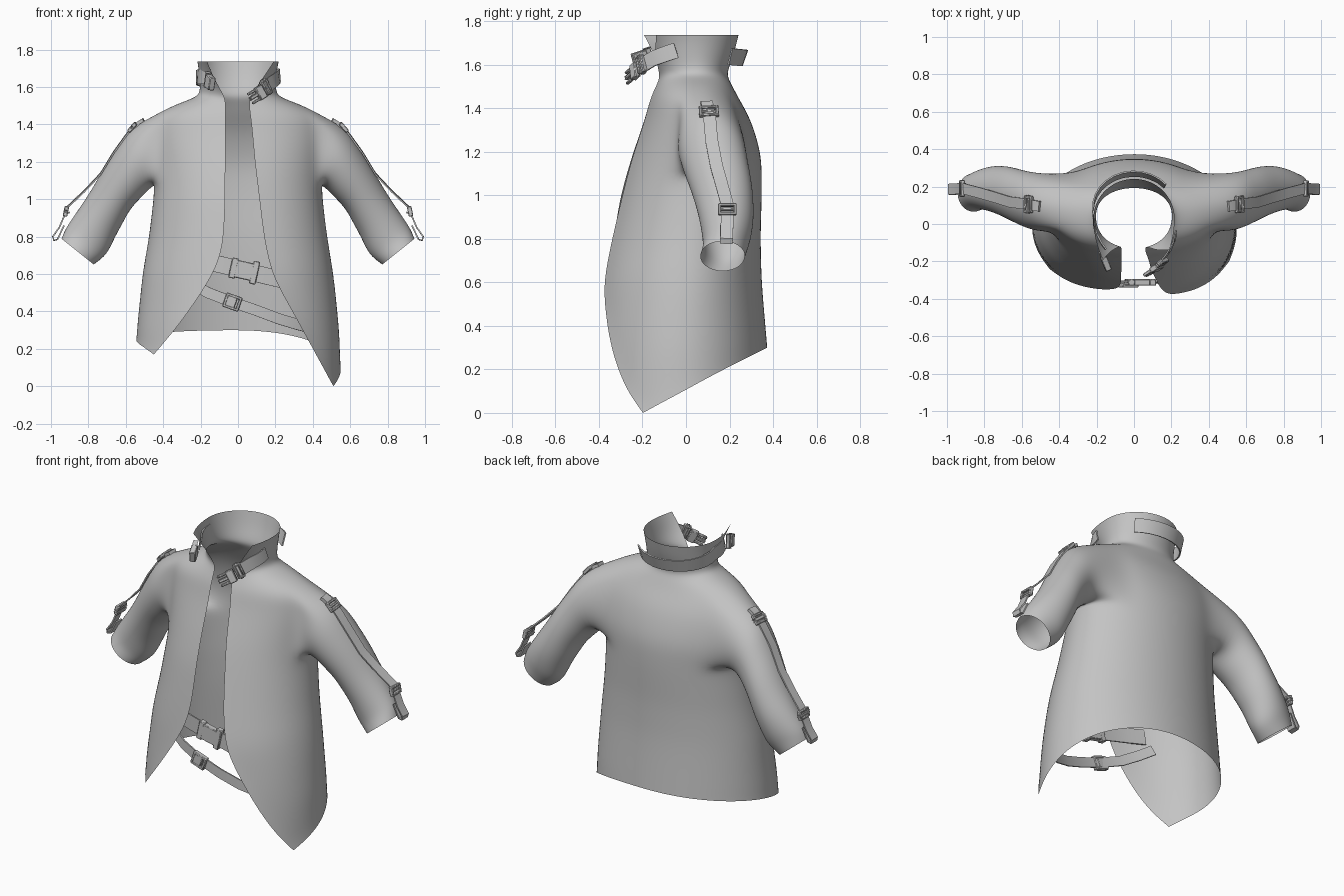
import bpy, bmesh, math
from mathutils import Vector

if "Cube" in bpy.data.objects:
    bpy.data.objects.remove(bpy.data.objects["Cube"])

GREY = bpy.data.materials.new("cloth_grey")
GREY.diffuse_color = (0.55, 0.55, 0.55, 1)
GREY.use_nodes = True
GREY.node_tree.nodes["Principled BSDF"].inputs["Base Color"].default_value = GREY.diffuse_color


def finish(name, bm, smooth=True, angle=40):
    bmesh.ops.recalc_face_normals(bm, faces=bm.faces)
    me = bpy.data.meshes.new(name)
    bm.to_mesh(me)
    bm.free()
    me.materials.append(GREY)
    ob = bpy.data.objects.new(name, me)
    bpy.context.collection.objects.link(ob)
    if smooth:
        bpy.ops.object.select_all(action='DESELECT')
        ob.select_set(True)
        bpy.context.view_layer.objects.active = ob
        bpy.ops.object.shade_smooth_by_angle(angle=math.radians(angle))
    return ob


def interp(table, z):
    """Linear lookup in rows sorted from high z to low z."""
    if z >= table[0][0]:
        return table[0][1:]
    for a, b in zip(table, table[1:]):
        if z >= b[0]:
            f = (a[0] - z) / (a[0] - b[0])
            return [p + (q - p) * f for p, q in zip(a[1:], b[1:])]
    return table[-1][1:]


# Body cross-sections: z, half width, front y, widest y, back y
BODY = [(1.735, .218, -.31, .03, .242), (1.65, .207, -.20, .035, .222),
        (1.58, .203, -.145, .045, .195), (1.54, .225, -.125, .05, .19),
        (1.51, .33, -.135, .06, .21), (1.45, .45, -.165, .08, .24),
        (1.35, .47, -.19, .09, .30), (1.2, .46, -.245, .09, .347),
        (1.05, .45, -.29, .06, .352), (.8, .48, -.355, .03, .345),
        (.6, .515, -.405, 0, .35), (.3, .545, -.44, -.02, .375), (0, .555, -.47, -.02, .38)]
# Front opening edge: z, x
EDGE = {1: [(1.735, .19), (1.65, .135), (1.58, .085), (1.53, .055), (1.4, .073), (1.2, .09),
            (1.0, .115), (.78, .14), (.6, .18), (.33, .33), (0, .51)],
        -1: [(1.735, .165), (1.65, .13), (1.58, .09), (1.53, .065), (.92, .07), (.7, .085),
             (.52, .18), (.31, .33), (.17, .45)]}
TIP = {1: 0.0, -1: .17}
HEM_POWER = {1: 1.0, -1: .7}
UPPER = [1.735, 1.65, 1.58, 1.545, 1.51, 1.45, 1.37, 1.28, 1.18, 1.08]
LOWER = [.1, .22, .34, .46, .58, .7, .82, .92, 1]
COLS = 12
# Sleeve rings: top x, top z, bottom x, bottom z, centre y, half depth
SLEEVE = [(.575, 1.385, .455, 1.07, .115, .158), (.65, 1.275, .525, 1.0, .135, .152),
          (.72, 1.165, .58, .94, .16, .145), (.785, 1.05, .615, .87, .178, .135),
          (.845, .96, .655, .80, .188, .125), (.90, .88, .69, .72, .187, .112),
          (.928, .835, .725, .682, .18, .103), (.945, .79, .77, .65, .168, .104)]


def body_point(z, a, grow=0.0):
    rx, yf, yc, yb = interp(BODY, z)
    c = math.cos(a)
    return Vector(((rx + grow) * math.sin(a),
                   yc - (yc - yf + grow) * c if c > 0 else yc - (yb + grow - yc) * c, z))


# Jacket: torso, collar and both sleeves as one smooth sheet
bm = bmesh.new()
for s in (1, -1):
    rows = len(UPPER) + len(LOWER)
    grid = []
    for r in range(rows):
        row = []
        for c in range(COLS + 1):
            u = c / COLS
            def height(v):
                if r < len(UPPER):
                    return UPPER[r]
                hem = TIP[s] + (.3 - TIP[s]) * math.sin(v ** HEM_POWER[s] * math.pi / 2)
                return 1.08 + (hem - 1.08) * LOWER[r - len(UPPER)]
            ze = height(0)
            a0 = math.asin(min(.99, interp(EDGE[s], ze)[0] / interp(BODY, ze)[0]))
            p = body_point(height(u), a0 + u * (math.pi - a0))
            if s < 0 and p.y < 0:        # the right flap hangs flatter
                p.y *= 1 - .1 * min(1, max(0, (1.0 - p.z) / .4))
            row.append(bm.verts.new((s * p.x, p.y, p.z)))
        grid.append(row)
    r0, r1, c0, c1 = 5, 9, 4, 9          # armhole block
    for r in range(rows - 1):
        for c in range(COLS):
            if not (r0 <= r < r1 and c0 <= c < c1):
                bm.faces.new((grid[r][c], grid[r][c + 1], grid[r + 1][c + 1], grid[r + 1][c]))
    loop = ([grid[r0][c] for c in range(c0, c1)] + [grid[r][c1] for r in range(r0, r1)] +
            [grid[r1][c] for c in range(c1, c0, -1)] + [grid[r][c0] for r in range(r1, r0, -1)])
    n = len(loop)
    for tx, tz, bx, bz, y, yr in SLEEVE:
        ring = []
        for k in range(n):
            t = math.radians(-50) + 2 * math.pi * k / n
            f = math.cos(t) / 2
            ring.append(bm.verts.new((s * ((tx + bx) / 2 + (tx - bx) * f), y + yr * math.sin(t),
                                      (tz + bz) / 2 + (tz - bz) * f)))
        for k in range(n):
            bm.faces.new((loop[k], loop[(k + 1) % n], ring[(k + 1) % n], ring[k]))
        loop = ring
bmesh.ops.remove_doubles(bm, verts=bm.verts, dist=.0005)
jacket = finish("jacket", bm, angle=80)
sub = jacket.modifiers.new("smooth", 'SUBSURF')
sub.levels = sub.render_levels = 2
sub.boundary_smooth = 'PRESERVE_CORNERS'


def ribbon(name, pts, side, width, thick=.008):
    """Flat strap along a path; side is the width direction."""
    pts = [Vector(p) for p in pts]
    side = Vector(side).normalized()
    bm = bmesh.new()
    rings = []
    for i, p in enumerate(pts):
        d = (pts[min(i + 1, len(pts) - 1)] - pts[max(i - 1, 0)]).normalized()
        w = (side - d * side.dot(d)).normalized()
        nrm = d.cross(w)
        rings.append([bm.verts.new(p + w * (a * width / 2) + nrm * (b * thick / 2))
                      for a, b in ((-1, -1), (1, -1), (1, 1), (-1, 1))])
    for a, b in zip(rings, rings[1:]):
        for k in range(4):
            bm.faces.new((a[k], a[(k + 1) % 4], b[(k + 1) % 4], b[k]))
    bm.faces.new(rings[0])
    bm.faces.new(rings[-1])
    return finish(name, bm)


def hardware(name, at, along, across, boxes):
    """Boxes (u, v, w, length, width, height) in a frame along/across/outward."""
    x = Vector(along).normalized()
    y = Vector(across)
    y = (y - x * y.dot(x)).normalized()
    z = x.cross(y)
    bm = bmesh.new()
    for u, v, w, l, b, h in boxes:
        vs = bmesh.ops.create_cube(bm, size=1)["verts"]
        for q in vs:
            c = q.co.copy()
            q.co = Vector(at) + x * (u + c.x * l) + y * (v + c.y * b) + z * (w + c.z * h)
    bmesh.ops.bevel(bm, geom=bm.edges[:], offset=.004, segments=1, affect='EDGES')
    return finish(name, bm)


def frame(l, b, h, bar):
    """Rectangular buckle frame with a centre bar."""
    return [((l - bar) / 2, 0, 0, bar, b, h), (-(l - bar) / 2, 0, 0, bar, b, h),
            (0, (b - bar) / 2, 0, l, bar, h), (0, -(b - bar) / 2, 0, l, bar, h),
            (0, 0, 0, bar, b, h * .7)]


# Sleeve straps with a buckle at each end and a hanging loop
for s, tag in ((1, "left"), (-1, "right")):
    m = lambda *p: (s * p[0], p[1], p[2])
    ribbon(tag + "_sleeve_strap", [m(.565, .105, 1.385), m(.60, .11, 1.34), m(.665, .118, 1.25),
           m(.735, .14, 1.135), m(.82, .165, 1.045), m(.915, .19, .955)], (0, 1, .1), .058)
    ribbon(tag + "_shoulder_tab", [m(.505, .095, 1.425), m(.53, .098, 1.41), m(.565, .105, 1.375)],
           (0, 1, 0), .055, .018)
    hardware(tag + "_shoulder_buckle", m(.565, .105, 1.385), m(.65, .06, -.75), (0, 1, 0),
             frame(.06, .09, .022, .014))
    ribbon(tag + "_cuff_loop", [m(.90, .19, .93), m(.925, .19, .92), m(.955, .188, .85),
           m(.99, .186, .80), m(.985, .185, .78), m(.965, .185, .785), m(.93, .186, .86)],
           (0, 1, 0), .058)
    hardware(tag + "_cuff_buckle", m(.92, .19, .935), m(.2, 0, -.98), (0, 1, 0),
             frame(.055, .085, .025, .014))

# Collar band around the back, and the short front band
band = []
for a in range(138, 316, 11):
    back = max(0, -math.cos(math.radians(a)))
    band.append(body_point(1.655 - .025 * back, math.radians(a), .008 + .047 * back))
ribbon("collar_band", band, (0, .35, 1), .078)
ribbon("collar_front_band", [(.222, -.045, 1.665), (.215, -.09, 1.65), (.185, -.15, 1.628),
       (.14, -.21, 1.59)], (0, .2, 1), .072)
PRONGS = [(0, 0, 0, .045, .075, .03), (.045, -.027, 0, .06, .014, .018),
          (.045, .027, 0, .06, .014, .018), (.045, 0, 0, .055, .012, .014)]
hardware("collar_clip_male", (.12, -.235, 1.57), (-.65, -.45, -.4), (0, .2, 1), PRONGS)
hardware("collar_clip_slide", (.15, -.205, 1.60), (-.65, -.6, -.4), (0, .2, 1),
         frame(.045, .085, .028, .012))
hardware("collar_clip_female", (-.15, -.21, 1.625), (.35, -.9, -.3), (0, .1, 1),
         [(0, 0, 0, .07, .07, .034), (-.045, 0, 0, .03, .08, .02)])

# Waist straps across the opening
ribbon("upper_waist_strap", [(-.30, -.265, .685), (-.2, -.29, .67), (-.1, -.305, .652),
       (.03, -.31, .62), (.17, -.31, .585), (.27, -.30, .562), (.36, -.26, .545)], (0, 0, 1), .09)
hardware("upper_waist_buckle", (.03, -.312, .62), (1, 0, -.22), (0, 0, 1),
         [(-.055, 0, 0, .035, .11, .035), (.06, 0, 0, .035, .125, .035), (0, 0, 0, .1, .095, .034)])
ribbon("lower_waist_strap", [(-.33, -.23, .60), (-.25, -.265, .55), (-.16, -.295, .50),
       (-.03, -.318, .45), (.1, -.32, .405), (.22, -.30, .36), (.32, -.27, .33),
       (.38, -.235, .315)], (0, 0, 1), .058)
hardware("lower_waist_buckle", (-.03, -.325, .45), (1, 0, -.35), (0, 0, 1),
         frame(.09, .08, .03, .016) + [(-.01, 0, 0, .06, .06, .026)])
